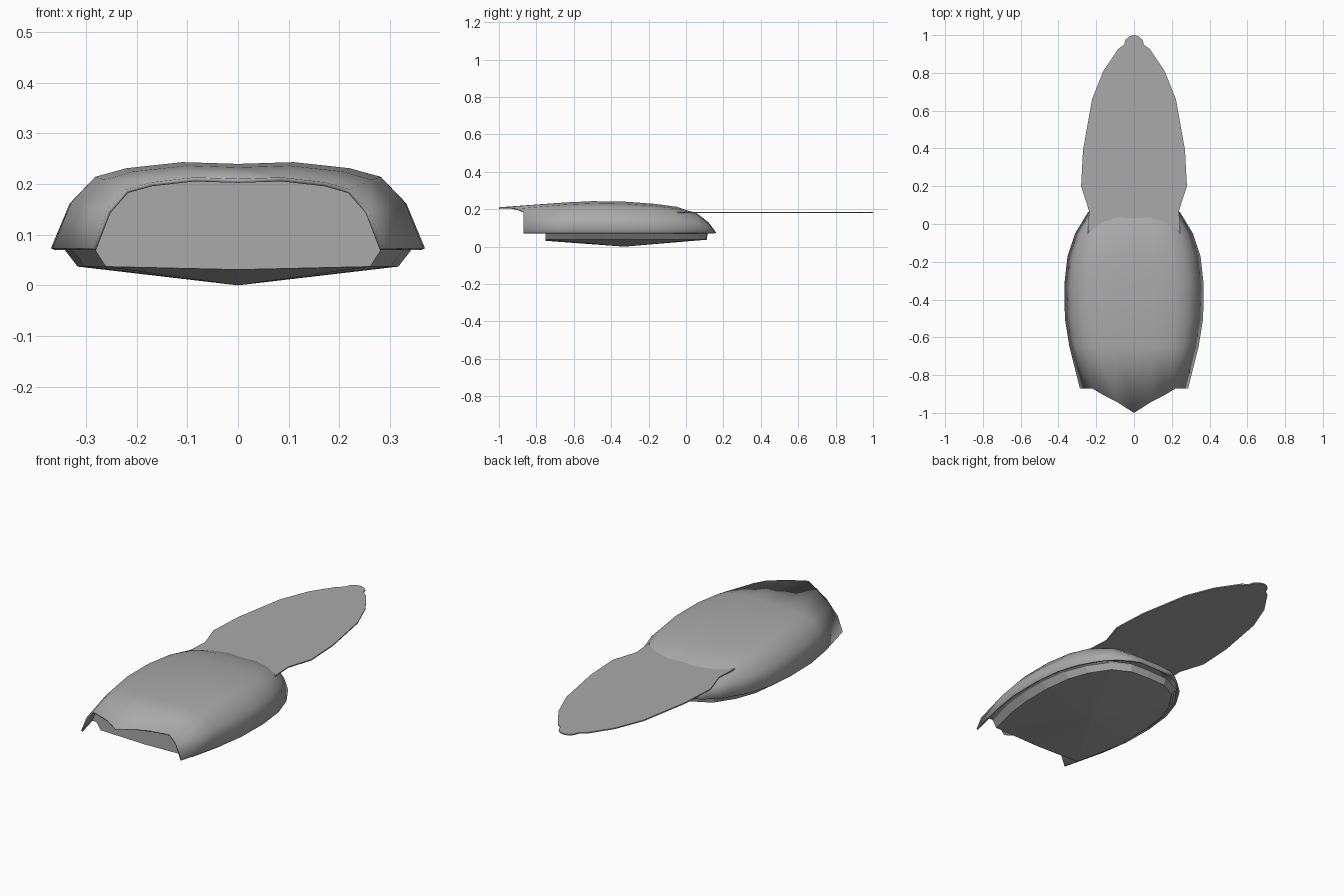
import bpy, bmesh

if "Cube" in bpy.data.objects:
    bpy.data.objects.remove(bpy.data.objects["Cube"])

grey = bpy.data.materials.new("mid grey")
grey.diffuse_color = (0.4, 0.4, 0.4, 1)
grey.use_nodes = True
grey.node_tree.nodes["Principled BSDF"].inputs["Base Color"].default_value = grey.diffuse_color


def make(name, verts, faces, smooth=None):
    """Mesh object from points and faces, optionally smooth by angle."""
    me = bpy.data.meshes.new(name)
    me.from_pydata(verts, [], faces)
    me.materials.append(grey)
    ob = bpy.data.objects.new(name, me)
    bpy.context.collection.objects.link(ob)
    if smooth:
        bpy.ops.object.select_all(action='DESELECT')
        bpy.context.view_layer.objects.active = ob
        ob.select_set(True)
        bpy.ops.object.shade_smooth_by_angle(angle=smooth)
    return ob


def mirrored(half):
    """Full outline from a right half that ends on the centre line."""
    return half + [(-x, v) for x, v in reversed(half) if x > 1e-6]


def fix_normals(ob):
    bm = bmesh.new()
    bm.from_mesh(ob.data)
    bmesh.ops.recalc_face_normals(bm, faces=bm.faces)
    bm.to_mesh(ob.data)
    bm.free()


RIM = 0.073
# cross-section in shares of half width and height
SECTION = mirrored([(1, 0), (0.9, 0.53), (0.77, 0.83), (0.6, 0.93), (0.3, 1.0), (0, 0.98)])
# forward reach of the pointed front edge
REACH = [0, 0, 0, 0.03, 0.075, 0.13, 0.075, 0.03, 0, 0, 0]

# domed shell: y, half width, height above the rim
stations = [(-0.87, 0.287, 0.14), (-0.65, 0.342, 0.163), (-0.5, 0.366, 0.17),
            (-0.32, 0.369, 0.167), (-0.17, 0.352, 0.156), (-0.05, 0.312, 0.14),
            (0.06, 0.245, 0.104), (0.12, 0.18, 0.057), (0.16, 0.10, 0.004)]
verts, faces = [], []
n = len(SECTION)
for j, (y, w, h) in enumerate(stations):
    for i, (sx, sz) in enumerate(SECTION):
        verts.append((sx * w, y - (REACH[i] if j == 0 else 0), RIM + sz * h))
for j in range(len(stations) - 1):
    for i in range(n - 1):
        a, b = j * n + i, (j + 1) * n + i
        faces.append((a, b, b + 1, a + 1))
shell = make("shell", verts, faces, 0.7)
thick = shell.modifiers.new("thickness", 'SOLIDIFY')
thick.thickness = 0.008
thick.offset = -1

# belly: stepped side wall and a shallow pointed underside
wall = mirrored([(0, -0.75), (0.282, -0.75), (0.325, -0.6), (0.342, -0.45), (0.342, -0.3),
                 (0.322, -0.15), (0.28, -0.04), (0.21, 0.06), (0.11, 0.11), (0, 0.115)])
wall = wall[:-1] if wall[-1] == wall[0] else wall
m = len(wall)
verts = [(x * 1.06, -0.75 if y < -0.74 else y * 1.02, RIM + 0.004) for x, y in wall]
verts += [(x, y, RIM - 0.003) for x, y in wall]
verts += [(x * 0.925, -0.75 if y < -0.74 else y * 0.97, 0.031 if k == 0 else 0.037)
          for k, (x, y) in enumerate(wall)]
verts.append((0, -0.33, 0.0))
faces = []
for k in range(m):
    q = (k + 1) % m
    for r in (0, m):
        faces.append((r + k, r + q, r + m + q, r + m + k))
    faces.append((2 * m + k, 2 * m + q, 3 * m))
faces.append(tuple(range(m)))
fix_normals(make("belly", verts, faces))

# upright bulkhead closing the shell above the belly
w, h = 0.312, 0.147
face = [(sx * w, -0.75, RIM + sz * h) for sx, sz in SECTION]
bulk = [(x, y, z) for x, y, z in face] + [(x, -0.735, z) for x, y, z in face]
faces = [tuple(range(n)), tuple(range(2 * n - 1, n - 1, -1))]
faces += [(k, (k + 1) % n, n + (k + 1) % n, n + k) for k in range(n)]
fix_normals(make("bulkhead", bulk, faces))

# thin leaf-shaped tail plate
leaf = mirrored([(0.245, -0.05), (0.238, 0.07), (0.28, 0.2), (0.27, 0.39), (0.222, 0.66),
                 (0.162, 0.81), (0.085, 0.925), (0.052, 0.95), (0.045, 0.975),
                 (0.025, 0.993), (0, 1.0)])
t = len(leaf)
verts = [(x, y, z) for z in (0.179, 0.185) for x, y in leaf]
faces = [tuple(range(t)), tuple(range(t, 2 * t))]
faces += [(k, (k + 1) % t, t + (k + 1) % t, t + k) for k in range(t)]
fix_normals(make("tail_plate", verts, faces))
